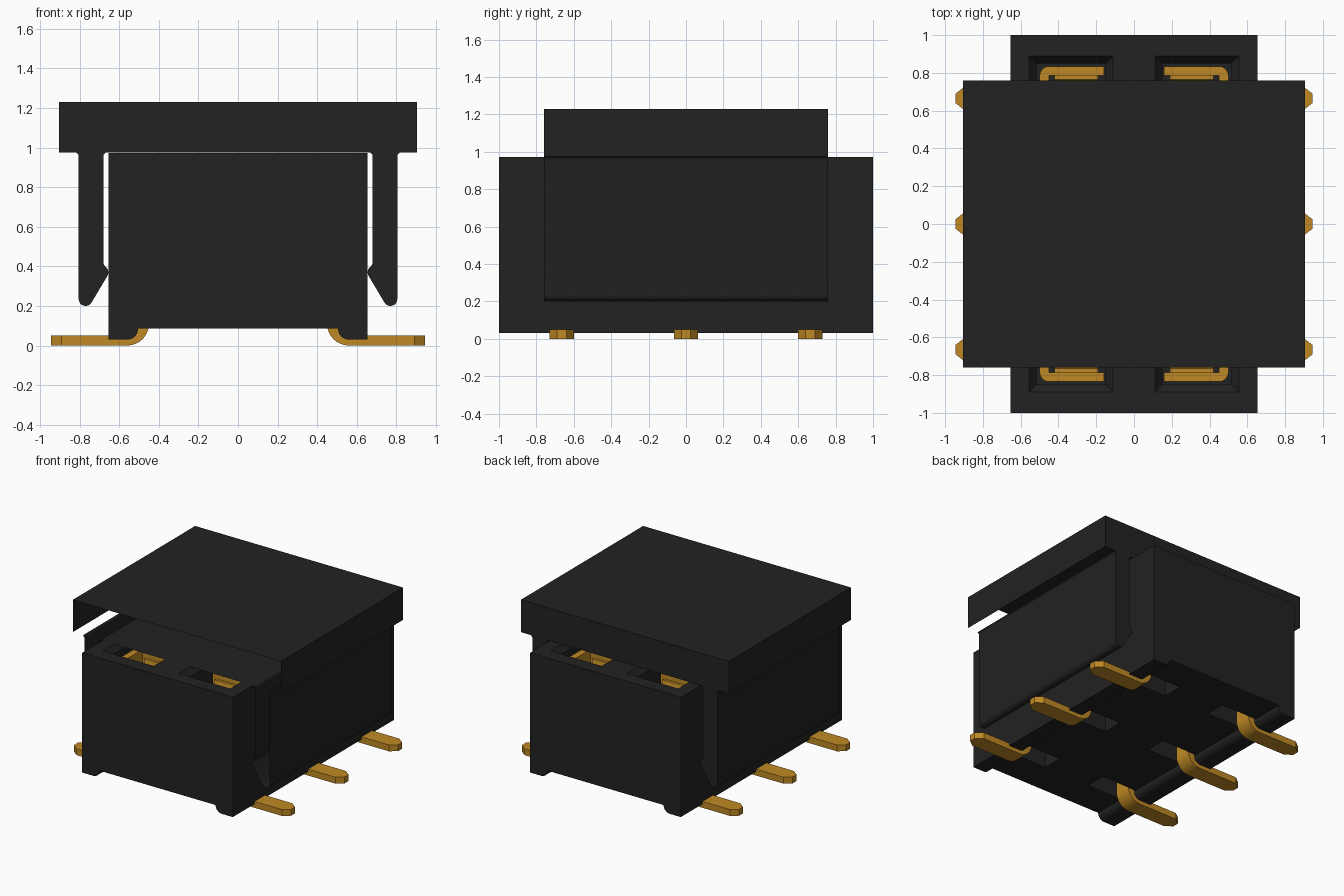
import bpy
import bmesh
from math import cos, sin, radians

old = bpy.data.objects.get("Cube")
if old:
    bpy.data.objects.remove(old, do_unlink=True)


def material(name, color, rough, metal):
    mat = bpy.data.materials.new(name)
    mat.use_nodes = True
    mat.diffuse_color = color
    bsdf = next(n for n in mat.node_tree.nodes if n.type == 'BSDF_PRINCIPLED')
    bsdf.inputs["Base Color"].default_value = color
    bsdf.inputs["Roughness"].default_value = rough
    bsdf.inputs["Metallic"].default_value = metal
    return mat


BLACK = material("black plastic", (0.016, 0.016, 0.016, 1), 0.6, 0)
GOLD = material("gold contact", (0.52, 0.25, 0.018, 1), 0.5, 0)


def finish(name, bm, mat, smooth=True):
    bmesh.ops.recalc_face_normals(bm, faces=bm.faces)
    mesh = bpy.data.meshes.new(name)
    bm.to_mesh(mesh)
    bm.free()
    obj = bpy.data.objects.new(name, mesh)
    bpy.context.collection.objects.link(obj)
    mesh.materials.append(mat)
    if smooth:
        bpy.ops.object.select_all(action='DESELECT')
        obj.select_set(True)
        bpy.context.view_layer.objects.active = obj
        bpy.ops.object.shade_smooth_by_angle(angle=radians(30))
    return obj


def arc(cx, cz, r, start, end, steps=6):
    angles = [radians(start + (end - start) * i / steps) for i in range(steps + 1)]
    return [(cx + r * cos(a), cz + r * sin(a)) for a in angles]


def loft(bm, rings):
    """Skin closed rings of points and cap both ends."""
    loops = [[bm.verts.new(p) for p in ring] for ring in rings]
    n = len(loops[0])
    for a, b in zip(loops, loops[1:]):
        for i in range(n):
            j = (i + 1) % n
            bm.faces.new((a[i], a[j], b[j], b[i]))
    bm.faces.new(loops[0][::-1])
    bm.faces.new(loops[-1])


def mirrored(half):
    return half + [(-x, z) for x, z in reversed(half)]


def extrude_y(bm, profile, y0, y1):
    loft(bm, [[(x, y, z) for x, z in profile] for y in (y0, y1)])


ROWS = (-0.665, 0, 0.665)
SITES = [(side, row) for side in (-1, 1) for row in ROWS]

# Socket body with rounded feet along both long edges
bm = bmesh.new()
half = [(0.655, 0.972), (0.655, 0.03)] + arc(0.56, 0.085, 0.055, 270, 180)
extrude_y(bm, mirrored(half), -1, 1)
body = finish("socket_body", bm, BLACK, False)

# Pocket cutter: bottom slot, cavity and chamfered mouth in one column
bm = bmesh.new()
sections = [  # z, inner x, outer x, half depth
    (-0.1, 0.2, 0.51, 0.08), (0.25, 0.2, 0.51, 0.08),
    (0.25, 0.15, 0.515, 0.185), (0.925, 0.15, 0.515, 0.185),
    (0.972, 0.11, 0.555, 0.225), (1.1, 0.11, 0.555, 0.225)]
for side, row in SITES:
    loft(bm, [[(side * x0, row - d, z), (side * x1, row - d, z),
               (side * x1, row + d, z), (side * x0, row + d, z)]
              for z, x0, x1, d in sections])
cutter = finish("pocket_cutter", bm, BLACK, False)
cutter.hide_render = True

cut = body.modifiers.new("pockets", 'BOOLEAN')
cut.operation = 'DIFFERENCE'
cut.solver = 'EXACT'
cut.object = cutter
bpy.ops.object.select_all(action='DESELECT')
body.select_set(True)
bpy.context.view_layer.objects.active = body
bpy.ops.object.modifier_apply(modifier=cut.name)
bpy.data.objects.remove(cutter, do_unlink=True)
bpy.ops.object.shade_smooth_by_angle(angle=radians(30))

# Pick-up cap with two hooked clip legs, a shell open at the front
bm = bmesh.new()
FLOOR = 0.976
half = [(0.905, 1.23), (0.905, FLOOR)]
half += arc(0.825, FLOOR - 0.02, 0.02, 90, 180, 4)
half += arc(0.77, 0.235, 0.035, 0, -150, 8)
half += arc(0.69, 0.37, 0.035, 210, 120, 5)
half += [(0.68, 0.415)]
half += arc(0.66, FLOOR - 0.02, 0.02, 0, 90, 4)
extrude_y(bm, mirrored(half), -0.76, 0.76)
bmesh.ops.recalc_face_normals(bm, faces=bm.faces)
hollow = []
for f in bm.faces:
    c = f.calc_center_median()
    ledge = abs(c.z - FLOOR) < 0.001 and abs(c.x) > 0.8
    if c.y < -0.7 or ledge:
        hollow.append(f)
bmesh.ops.delete(bm, geom=hollow, context='FACES')
finish("pickup_cap", bm, BLACK)

# Contacts: bent solder tail, C-shaped sleeve and two spring fingers
T = 0.025  # half thickness of the metal
for n, (side, row) in enumerate(SITES, 1):
    bm = bmesh.new()
    outer = [(0.945, 0), (0.893, 0)] + arc(0.56, 0.11, 0.11, 270, 180, 8) + [(0.45, 0.32)]
    inner = [(0.945, 2 * T), (0.893, 2 * T)] + arc(0.56, 0.11, 0.06, 270, 180, 8) + [(0.5, 0.32)]
    rings = []
    for i, ((xa, za), (xb, zb)) in enumerate(zip(outer, inner)):
        w = 0.025 if i == 0 else 0.065
        rings.append([(side * xa, row - w, za), (side * xa, row + w, za),
                      (side * xb, row + w, zb), (side * xb, row - w, zb)])
    loft(bm, rings)
    finish(f"solder_tail_{n}", bm, GOLD)

    bm = bmesh.new()
    outside = [(0.16, -0.17)] + arc(0.45, -0.12, 0.05, -90, 0, 5)
    inside = [(0.16, -0.12), (0.45, -0.12)]
    outside += [(x, -y) for x, y in reversed(outside)]
    inside += [(x, -y) for x, y in reversed(inside)]
    section = outside + inside[::-1]
    loft(bm, [[(side * x, row + y, z) for x, y in section] for z in (0.28, 0.88)])
    finish(f"contact_sleeve_{n}", bm, GOLD)

    bm = bmesh.new()
    for turn in (-1, 1):
        path = [(0.3, 0.1), (0.6, 0.05), (0.82, 0.1)]
        loft(bm, [[(side * 0.19, row + turn * y, z), (side * 0.42, row + turn * y, z),
                   (side * 0.42, row + turn * (y + 0.02), z),
                   (side * 0.19, row + turn * (y + 0.02), z)] for z, y in path])
    finish(f"spring_fingers_{n}", bm, GOLD)
